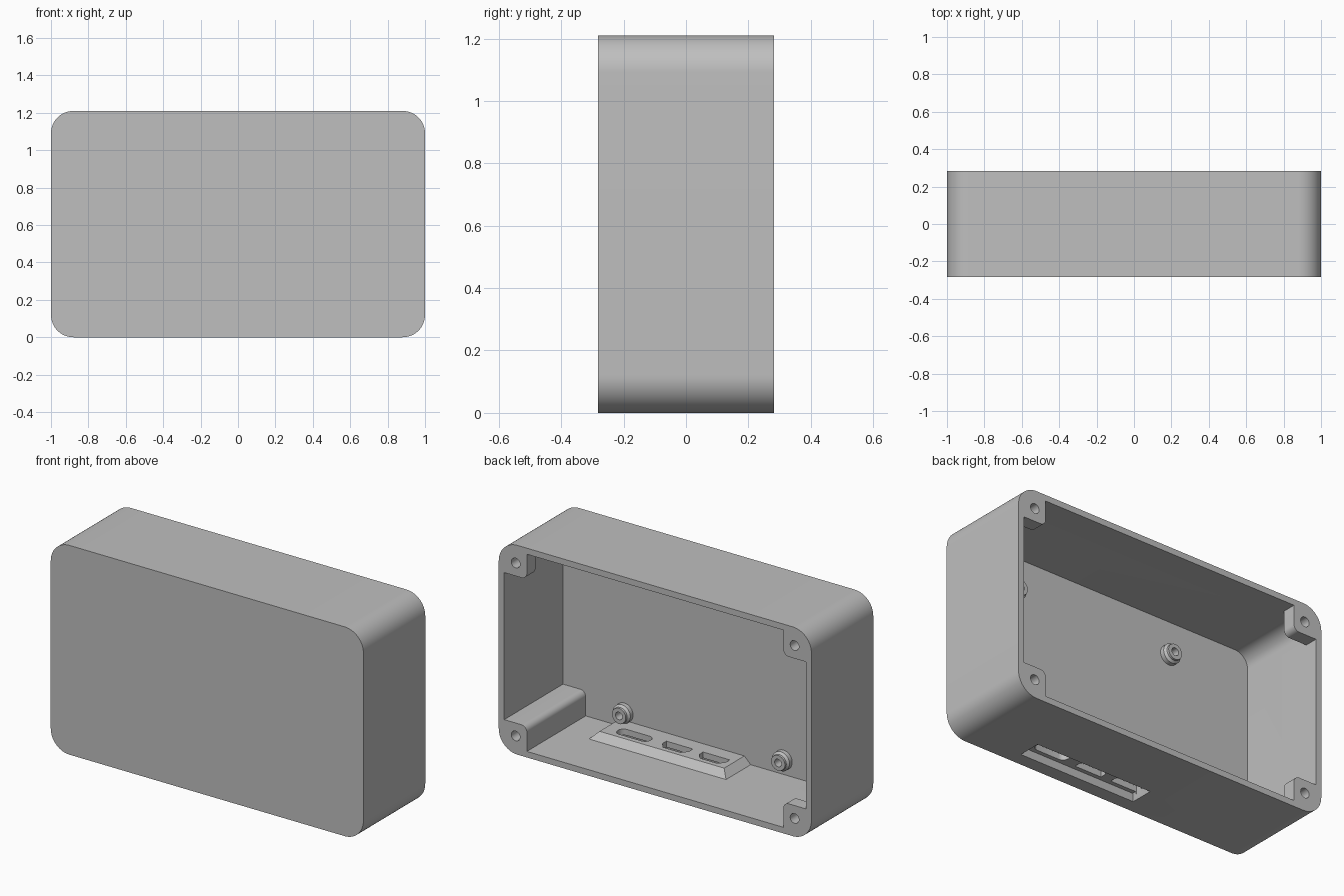
import bpy, bmesh
from math import sin, cos, pi, radians

old = bpy.data.objects.get("Cube")
if old:
    bpy.data.objects.remove(old)

grey = bpy.data.materials.new("plain_grey")
grey.use_nodes = True
GREY = (0.52, 0.52, 0.52, 1)
grey.diffuse_color = GREY
next(n for n in grey.node_tree.nodes if n.type == 'BSDF_PRINCIPLED').inputs["Base Color"].default_value = GREY

W, D, H = 1.0, 0.2825, 1.21      # half width, half depth, height
WALL, FLOOR = 0.035, -0.255      # wall thickness, inner face of the front plate


def rounded(a0, a1, b0, b1, radii, seg=10):
    """Rectangle outline; radii start at the low-low corner, anticlockwise."""
    if not isinstance(radii, (list, tuple)):
        radii = [radii] * 4
    pts = []
    corners = [(a0, b0, 1, 1), (a1, b0, -1, 1), (a1, b1, -1, -1), (a0, b1, 1, -1)]
    for i, ((a, b, sa, sb), r) in enumerate(zip(corners, radii)):
        if r == 0:
            pts.append((a, b))
            continue
        for k in range(seg + 1):
            t = pi + (i + k / seg) * pi / 2
            pts.append((a + sa * r + r * cos(t), b + sb * r + r * sin(t)))
    return pts


def finish(name, bm):
    bmesh.ops.recalc_face_normals(bm, faces=bm.faces[:])
    me = bpy.data.meshes.new(name)
    bm.to_mesh(me)
    bm.free()
    me.materials.append(grey)
    ob = bpy.data.objects.new(name, me)
    bpy.context.collection.objects.link(ob)
    return ob


def prism(name, pts, lo, hi, axis='y', end=None):
    """Extrude an outline along an axis, optionally to a second outline."""
    bm = bmesh.new()
    place = (lambda a, b, h: (a, h, b)) if axis == 'y' else (lambda a, b, h: (a, b, h))
    low = [bm.verts.new(place(a, b, lo)) for a, b in pts]
    high = [bm.verts.new(place(a, b, hi)) for a, b in (end or pts)]
    bm.faces.new(low)
    bm.faces.new(high)
    n = len(pts)
    for i in range(n):
        j = (i + 1) % n
        bm.faces.new((low[i], low[j], high[j], high[i]))
    return finish(name, bm)


def select(ob):
    bpy.ops.object.select_all(action='DESELECT')
    ob.select_set(True)
    bpy.context.view_layer.objects.active = ob


def cut(ob, tool):
    m = ob.modifiers.new("cut", 'BOOLEAN')
    m.operation, m.solver, m.object = 'DIFFERENCE', 'EXACT', tool
    select(ob)
    bpy.ops.object.modifier_apply(modifier=m.name)
    bpy.data.objects.remove(tool)


def lathe(name, profile, x, z, seg=32):
    """Closed (radius, y) profile turned about a y-parallel axis."""
    bm = bmesh.new()
    rings = [[bm.verts.new((x + r * cos(2 * pi * k / seg), y, z + r * sin(2 * pi * k / seg)))
              for k in range(seg)] for r, y in profile]
    for a, b in zip(rings, rings[1:] + rings[:1]):
        for k in range(seg):
            j = (k + 1) % seg
            bm.faces.new((a[k], a[j], b[j], b[k]))
    return finish(name, bm)


# Hollow of the case, leaving out the corner bosses and the port housing
cavity = prism("cavity", rounded(-W + WALL, W - WALL, WALL, H - WALL, 0.085), FLOOR, 0.4)
for sx in (-1, 1):
    for top in (0, 1):
        x0, x1 = sorted((sx * 0.82, sx * 1.02))
        z0, z1 = (H - 0.18, H + 0.02) if top else (-0.02, 0.18)
        inner = {(1, 0): 3, (-1, 0): 2, (1, 1): 0, (-1, 1): 1}[(sx, top)]
        radii = [0.035 if i == inner else 0 for i in range(4)]
        full = sx > 0 and not top
        cut(cavity, prism("boss", rounded(x0, x1, z0, z1, radii), -0.3 if full else 0.205, 0.5))

base = rounded(-0.25, 0.657, -0.3, -0.015, 0)
ridge = rounded(-0.195, 0.602, -0.3, -0.07, 0)
cut(cavity, prism("housing", base, 0.02, 0.075, 'z', ridge))

# Case shell, open at the back
case = prism("case_shell", rounded(-W, W, 0, H, 0.12, 16), -D, D)
cut(case, cavity)

# Screw holes in the bosses
for x in (-0.892, 0.892):
    for z in (0.105, H - 0.105):
        cut(case, prism("hole", rounded(x - 0.028, x + 0.028, z - 0.028, z + 0.028, 0.028, 6), 0.22, 0.4))

# Outer recess below the housing, with a stepped lip
cut(case, prism("recess", rounded(-0.18, 0.59, -0.215, -0.06, 0), -0.05, 0.04, 'z',
                rounded(-0.155, 0.565, -0.195, -0.08, 0)))

# Port openings: one rounded slot and two bevelled ones
PORT_Y = -0.135
cut(case, prism("slot", rounded(0.32, 0.53, PORT_Y - 0.036, PORT_Y + 0.036, 0.034, 6), -0.1, 0.2, 'z'))
for x in (0.16, -0.075):
    w, h = 0.085, 0.036
    outline = [(x - w, PORT_Y - h), (x + w, PORT_Y - h), (x + w, PORT_Y),
               (x + w * 0.65, PORT_Y + h), (x - w * 0.65, PORT_Y + h), (x - w, PORT_Y)]
    cut(case, prism("port", outline, -0.1, 0.2, 'z'))

# Board standoffs on the front plate
parts = [case]
ring = [(0.022, FLOOR - 0.005), (0.056, FLOOR - 0.005), (0.056, FLOOR + 0.025),
        (0.044, FLOOR + 0.037), (0.044, FLOOR + 0.05), (0.022, FLOOR + 0.05)]
for side, x in (("right", -0.445), ("left", 0.573)):
    for level, z in (("lower", 0.12), ("upper", 0.98)):
        parts.append(lathe(f"{level}_{side}_standoff", ring, x, z))

for ob in parts:
    select(ob)
    bpy.ops.object.shade_smooth_by_angle(angle=radians(30))
